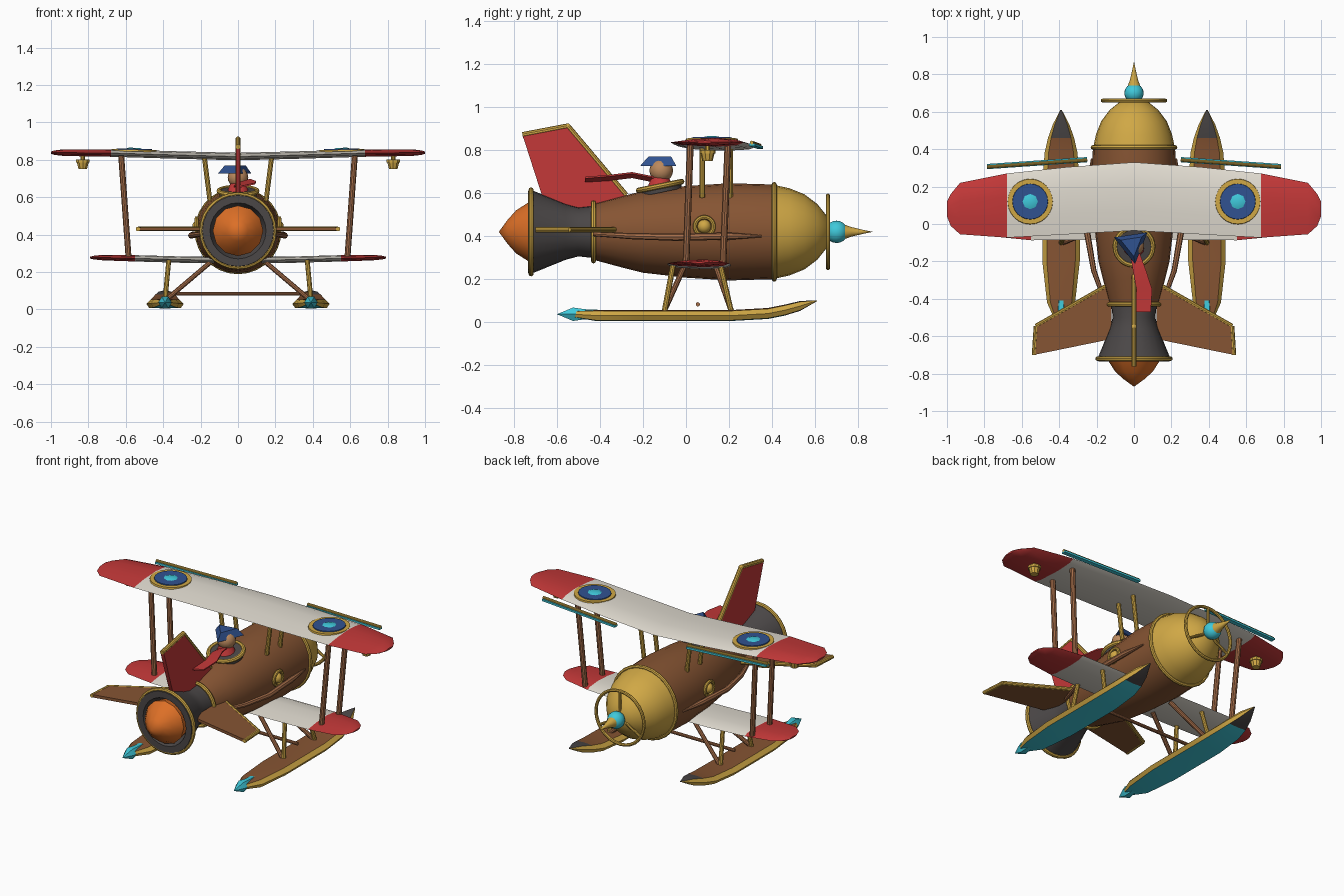
import bpy, bmesh, math
from mathutils import Vector

if "Cube" in bpy.data.objects:
    bpy.data.objects.remove(bpy.data.objects["Cube"])


def material(name, r, g, b):
    m = bpy.data.materials.new(name)
    m.use_nodes = True
    m.diffuse_color = (r, g, b, 1)
    bsdf = next(n for n in m.node_tree.nodes if n.type == 'BSDF_PRINCIPLED')
    bsdf.inputs["Base Color"].default_value = (r, g, b, 1)
    return m


BROWN = material("wood brown", .24, .09, .033)
COPPER = material("copper brown", .37, .15, .065)
GOLD = material("gold", .63, .39, .06)
RED = material("red", .55, .04, .04)
CREAM = material("cream", .76, .72, .64)
BLUE = material("navy blue", .03, .085, .28)
CYAN = material("cyan", .05, .58, .70)
GREY = material("dark grey", .07, .063, .063)
ORANGE = material("orange", .72, .16, .02)
SKIN = material("tan skin", .50, .25, .11)

parts = []
AXIS_Z = .42


def finish(obj, name, *mats):
    obj.name = name
    for m in mats:
        obj.data.materials.append(m)
    parts.append(obj)
    return obj


def from_bmesh(bm, name, *mats):
    bmesh.ops.recalc_face_normals(bm, faces=bm.faces)
    mesh = bpy.data.meshes.new(name)
    bm.to_mesh(mesh)
    bm.free()
    obj = bpy.data.objects.new(name, mesh)
    bpy.context.collection.objects.link(obj)
    return finish(obj, name, *mats)


def loft(name, rings, mats, rule=None):
    """Skin closed rings of points; rule(centre, side index) picks the material."""
    bm = bmesh.new()
    loops = [[bm.verts.new(p) for p in ring] for ring in rings]
    n = len(loops[0])
    for a, b in zip(loops, loops[1:]):
        for i in range(n):
            j = (i + 1) % n
            f = bm.faces.new((a[i], a[j], b[j], b[i]))
            if rule:
                f.material_index = rule(f.calc_center_median(), i)
    for loop in (loops[0], loops[-1]):
        if (loop[0].co - loop[n // 2].co).length > .001:
            f = bm.faces.new(loop)
            if rule:
                f.material_index = rule(f.calc_center_median(), 0)
    bmesh.ops.remove_doubles(bm, verts=bm.verts, dist=.00001)
    return from_bmesh(bm, name, *mats)


def lathe(name, profile, mat, x=0, z=AXIS_Z, seg=24):
    """Turn (y, radius) pairs around a lengthwise axis."""
    turn = [2 * math.pi * i / seg for i in range(seg)]
    rings = [[(x + r * math.cos(t), y, z + r * math.sin(t)) for t in turn] for y, r in profile]
    return loft(name, rings, [mat])


def rod(name, a, b, r, mat, seg=10):
    a, b = Vector(a), Vector(b)
    bpy.ops.mesh.primitive_cylinder_add(vertices=seg, radius=r, depth=(b - a).length,
                                        location=(a + b) / 2)
    o = bpy.context.object
    o.rotation_euler = (b - a).to_track_quat('Z', 'Y').to_euler()
    return finish(o, name, mat)


def frustum(name, loc, r1, r2, depth, mat, seg=24, turn=0):
    bpy.ops.mesh.primitive_cone_add(vertices=seg, radius1=r1, radius2=r2, depth=depth,
                                    location=loc, rotation=(0, 0, turn))
    return finish(bpy.context.object, name, mat)


def ring(name, loc, major, minor, mat, rot=(math.pi / 2, 0, 0)):
    bpy.ops.mesh.primitive_torus_add(location=loc, rotation=rot, major_radius=major,
                                     minor_radius=minor, major_segments=28, minor_segments=8)
    return finish(bpy.context.object, name, mat)


def ball(name, loc, r, mat):
    bpy.ops.mesh.primitive_uv_sphere_add(segments=16, ring_count=10, radius=r, location=loc)
    return finish(bpy.context.object, name, mat)


def plate(name, points, offset, mat):
    """Flat outline thickened evenly along the offset vector."""
    d = Vector(offset) / 2
    return loft(name, [[Vector(p) - d for p in points], [Vector(p) + d for p in points]], [mat])


def wing(name, sections, red_from):
    """Sections are (x, leading y, trailing y, z, half thickness) for one half."""
    foil = [(0, 0), (.1, .6), (.35, 1), (.7, .7), (1, 0), (.85, -.6), (.4, -1), (.1, -.7)]
    full = [(-s[0],) + s[1:] for s in reversed(sections[1:])] + sections
    rings = [[(x, le + (te - le) * u, z + h * v) for u, v in foil] for x, le, te, z, h in full]
    return loft(name, rings, [CREAM, RED], lambda c, i: int(abs(c.x) > red_from))


# Fuselage, nose and engine nozzle
lathe("fuselage", [(-.43, .13), (-.3, .165), (-.2, .19), (0, .213), (.2, .226), (.41, .22)], BROWN)
lathe("nose", [(.41, .218), (.48, .203), (.55, .175), (.61, .13), (.65, .08), (.67, .03)], GOLD)
lathe("nozzle", [(-.40, .125), (-.5, .114), (-.56, .13), (-.72, .195), (-.735, .19),
                 (-.735, .15), (-.66, .12)], GREY)
lathe("exhaust_cone", [(-.67, .12), (-.735, .135), (-.79, .1), (-.83, .055), (-.87, 0)], ORANGE, seg=12)
for label, y, r in (("nose", .41, .22), ("neck", -.43, .135), ("nozzle", -.72, .195)):
    ring(label + "_band", (0, y, AXIS_Z), r, .012, GOLD)

# Propeller ring and spinner
ring("propeller_ring", (0, .66, AXIS_Z), .168, .01, GOLD)
for k in range(3):
    t = math.pi / 2 + k * math.tau / 3
    rod("propeller_spoke", (0, .66, AXIS_Z),
        (.168 * math.cos(t), .66, AXIS_Z + .168 * math.sin(t)), .009, GOLD)
ball("spinner_ball", (0, .70, AXIS_Z), .052, CYAN)
lathe("spinner_spike", [(.73, .036), (.77, .022), (.82, .01), (.87, 0)], GOLD, seg=12)

# Wings
wing("upper_wing", [(0, .33, -.035, .817, .02), (.35, .305, -.055, .826, .02),
                    (.68, .27, -.073, .836, .02), (.93, .22, -.055, .838, .018),
                    (.98, .16, -.01, .838, .012), (1, .12, .04, .838, .006)], .68)
wing("lower_wing", [(0, .21, -.08, .262, .017), (.3, .21, -.085, .266, .017),
                    (.55, .2, -.087, .273, .017), (.72, .17, -.07, .277, .015),
                    (.77, .13, -.03, .277, .01), (.79, .09, .02, .277, .005)], .55)

# Tail fin with gold edging
fin = [(0, -.76, .87), (0, -.55, .91), (0, -.28, .59), (0, -.4, .5), (0, -.6, .5), (0, -.665, .575)]
plate("tail_fin", fin, (.024, 0, 0), RED)
rod("tail_fin_top_edge", fin[0], fin[1], .014, GOLD)
rod("tail_fin_front_edge", fin[1], fin[2], .014, GOLD)
ball("tail_fin_corner", fin[1], .014, GOLD)


def float_hull(s):
    stations = [(-.52, .03, .037), (-.42, .075, .031), (-.2, .1, .03), (.2, .1, .03),
                (.38, .088, .04), (.46, .07, .056), (.53, .045, .075), (.61, .004, .1)]
    shape = [(0, -.025), (.85, -.022), (1, 0), (.76, .022), (0, .026),
             (-.76, .022), (-1, 0), (-.85, -.022)]
    rings = [[(s * .39 + w * u, y, z + v * min(1, w / .05)) for u, v in shape]
             for y, w, z in stations]

    def rule(c, i):
        if i in (1, 2, 5, 6):
            return 0
        if c.y > .47:
            return 3
        return 1 if i in (3, 4) else 2
    loft("float", rings, [GOLD, BROWN, CYAN, GREY], rule)
    lathe("float_rudder", [(-.41, .024), (-.47, .027), (-.525, .036), (-.6, 0)], CYAN,
          x=s * .39, z=.037, seg=6)


for s in (1, -1):
    float_hull(s)

    # Tailplane
    tp = [(s * .12, -.315, .43), (s * .525, -.545, .43), (s * .535, -.7, .43), (s * .12, -.615, .43)]
    plate("tailplane", tp, (0, 0, .018), BROWN)
    rod("tailplane_front_edge", tp[0], tp[1], .012, GOLD)
    rod("tailplane_tip_edge", tp[1], tp[2], .012, GOLD)

    # Wing struts and undercarriage
    for low, high in ((0, .02), (.172, .195)):
        rod("wing_strut", (s * .585, low, .275), (s * .625, high, .83), .016, COPPER)
    for y in (.075, .205):
        rod("cabane_strut", (s * .15, y, .58), (s * .18, y, .815), .013, GOLD)
    for top, foot in ((-.06, -.1), (.16, .21)):
        rod("float_strut", (s * .37, top, .265), (s * .39, foot, .05), .013, GOLD)
        rod("float_brace", (s * .15, top * .7 + .03, .25), (s * .38, foot, .055), .013, COPPER)

    # Leading edge slat: gold cap over a cyan blade
    a, b = Vector((s * .25, .342, .822)), Vector((s * .785, .305, .835))
    rod("slat_rail", a, b, .009, GOLD)
    d, low = Vector((0, .014, 0)), Vector((0, .002, -.01))
    plate("slat_blade", [a - d + low, b - d + low, b + d + low, a + d + low], (0, 0, .012), CYAN)

    # Wing roundel and lamp
    for label, r1, r2, z, m in (("gold", .122, .12, .849, GOLD), ("blue", .097, .094, .854, BLUE),
                                ("cyan", .052, .03, .859, CYAN)):
        o = frustum(label + "_roundel", (s * .555, .12, z), r1, r2, .01, m, 8 if m == CYAN else 24)
        o.rotation_euler.y = -s * .025
    frustum("lamp_cup", (s * .83, .10, .768), .024, .033, .036, GOLD, 10)
    frustum("lamp_rim", (s * .83, .10, .793), .038, .038, .016, GOLD, 10)
    rod("lamp_stem", (s * .83, .10, .79), (s * .83, .10, .83), .012, GOLD)

    # Porthole
    ring("porthole_rim", (s * .222, .085, .445), .043, .01, GOLD, (0, math.pi / 2, 0))
    ball("porthole_dome", (s * .212, .085, .445), .032, GOLD)

    # Exhaust pipe along the side
    curve = bpy.data.curves.new("side_pipe", 'CURVE')
    curve.dimensions = '3D'
    curve.bevel_depth = .017
    curve.bevel_resolution = 2
    path = [(.225, .35, .40, .3), (.24, .2, .4, 1), (.25, -.05, .395, 1),
            (.215, -.25, .4, .85), (.15, -.43, .41, .6)]
    line = curve.splines.new('POLY')
    line.points.add(len(path) - 1)
    for p, (x, y, z, r) in zip(line.points, path):
        p.co = (s * x, y, z, 1)
        p.radius = r
    curve.use_fill_caps = True
    pipe = bpy.data.objects.new("side_pipe", curve)
    bpy.context.collection.objects.link(pipe)
    bpy.ops.object.select_all(action='DESELECT')
    pipe.select_set(True)
    bpy.context.view_layer.objects.active = pipe
    bpy.ops.object.convert(target='MESH')
    finish(bpy.context.object, "side_pipe", COPPER)

rod("float_crossbar", (-.38, .055, .083), (.38, .055, .083), .01, COPPER)

# Cockpit and pilot
tilt = .2
pit = frustum("cockpit_opening", (0, -.12, .62), .1, .1, .035, GREY)
pit.rotation_euler.x = tilt
ring("cockpit_rim", (0, -.12, .633), .102, .013, GOLD, (tilt, 0, 0))
ball("pilot_head", (0, -.115, .705), .055, SKIN)
frustum("pilot_neck", (0, -.12, .65), .06, .04, .05, RED, 12)
frustum("pilot_hat", (-.01, -.11, .748), .105, .065, .045, BLUE, 3, math.pi + .15)

# Scarf ribbon
trail = [(0, -.14, .66, .025), (.03, -.25, .682, .035), (.055, -.35, .67, .042), (.045, -.47, .66, .045)]
loft("scarf", [[(x - w, y, z - .012), (x + w, y, z + .008), (x + w, y, z + .016), (x - w, y, z - .004)]
               for x, y, z, w in trail], [RED])

# Smooth rounded surfaces, keep hard edges
bpy.ops.object.select_all(action='DESELECT')
for o in parts:
    o.select_set(True)
bpy.context.view_layer.objects.active = parts[0]
bpy.ops.object.shade_smooth_by_angle(angle=math.radians(32))
